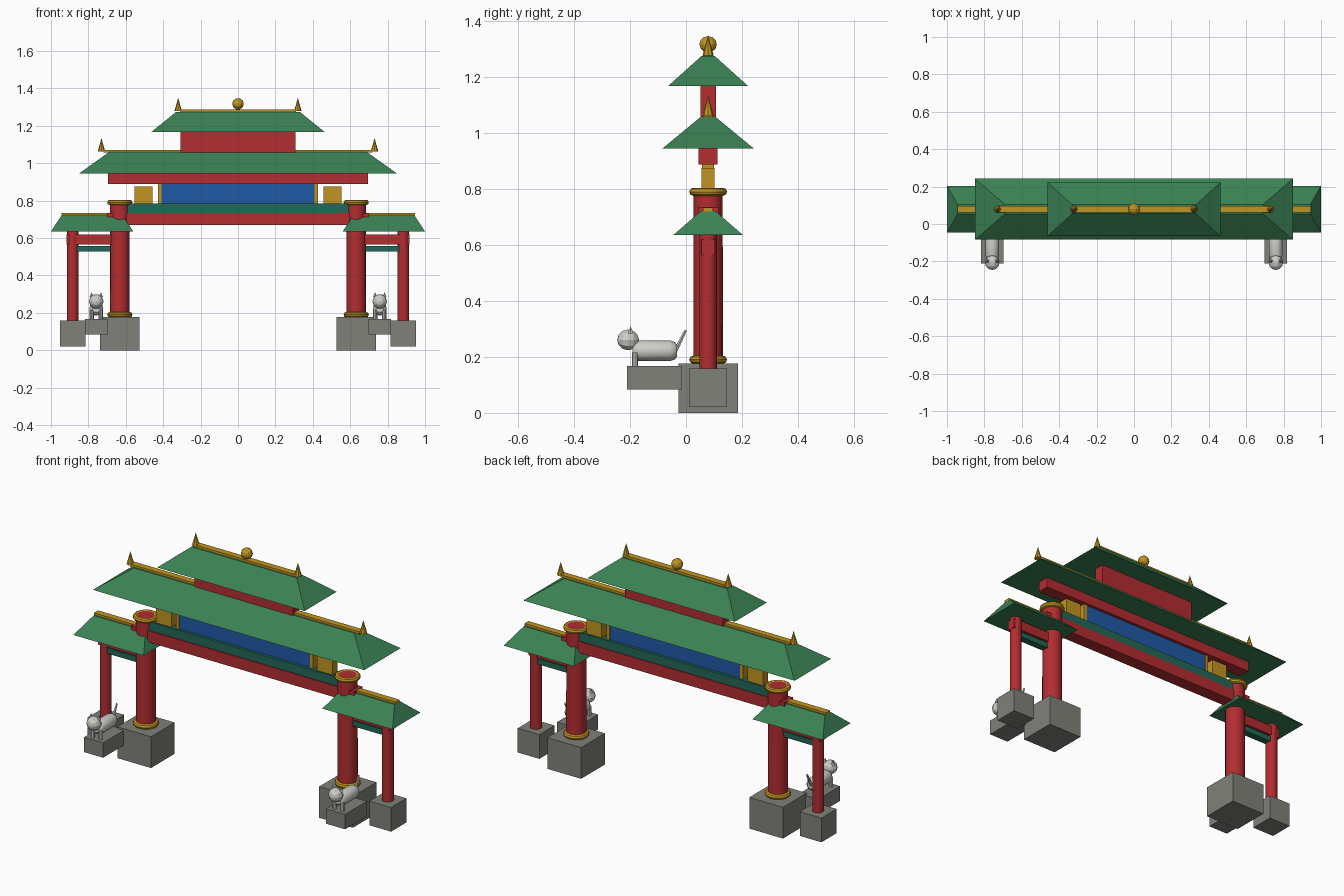
import bpy, bmesh, math
from mathutils import Matrix, Vector

if "Cube" in bpy.data.objects:
    bpy.data.objects.remove(bpy.data.objects["Cube"])

YC = 0.079  # centre plane of the gate


def mat(name, r, g, b):
    m = bpy.data.materials.new(name)
    m.diffuse_color = (r, g, b, 1)
    m.use_nodes = True
    m.node_tree.nodes["Principled BSDF"].inputs["Base Color"].default_value = m.diffuse_color
    return m


RED = mat("red_paint", 0.45, 0.026, 0.030)
GREEN = mat("green_tile", 0.043, 0.22, 0.088)
TEAL = mat("teal_paint", 0.016, 0.14, 0.095)
GOLD = mat("gold", 0.54, 0.30, 0.015)
BLUE = mat("blue_panel", 0.014, 0.10, 0.39)
STONE = mat("grey_stone", 0.22, 0.22, 0.195)
WHITE = mat("pale_stone", 0.62, 0.62, 0.58)


def finish(name, bm, material, smooth=False):
    bmesh.ops.recalc_face_normals(bm, faces=bm.faces)
    me = bpy.data.meshes.new(name)
    bm.to_mesh(me)
    bm.free()
    me.materials.append(material)
    ob = bpy.data.objects.new(name, me)
    bpy.context.collection.objects.link(ob)
    if smooth:
        bpy.ops.object.select_all(action='DESELECT')
        ob.select_set(True)
        bpy.context.view_layer.objects.active = ob
        bpy.ops.object.shade_smooth_by_angle(angle=math.radians(35))
    return ob


def box(name, x, y, z, material):
    """Box from (min, max) ranges."""
    bm = bmesh.new()
    bmesh.ops.create_cube(bm, size=1)
    for v in bm.verts:
        v.co = [(r[0] + r[1]) / 2 + c * (r[1] - r[0]) for r, c in zip((x, y, z), v.co)]
    return finish(name, bm, material)


def beam(name, x, half_y, z, material):
    return box(name, x, (YC - half_y, YC + half_y), z, material)


def roof(name, cx, half, half_top, z):
    """Hipped roof: a box whose top face is drawn in."""
    bm = bmesh.new()
    bmesh.ops.create_cube(bm, size=2)
    for v in bm.verts:
        hx, hy = half_top if v.co.z > 0 else half
        v.co = (cx + v.co.x * hx, YC + v.co.y * hy, z[1] if v.co.z > 0 else z[0])
    return finish(name, bm, GREEN)


def lathe(name, profile, origin, material, axis=(0, 0, 1), n=16, closed=False, smooth=True):
    """Spin (radius, height) points about an axis; closed makes a ring."""
    bm = bmesh.new()
    rings = []
    for r, h in profile:
        if r == 0:
            rings.append([bm.verts.new((0, 0, h))] * n)
        else:
            rings.append([bm.verts.new((r * math.cos(math.tau * i / n),
                                        r * math.sin(math.tau * i / n), h)) for i in range(n)])
    pairs = list(zip(rings, rings[1:])) + ([(rings[-1], rings[0])] if closed else [])
    for a, b in pairs:
        for i in range(n):
            j = (i + 1) % n
            quad = list(dict.fromkeys((a[i], a[j], b[j], b[i])))
            bm.faces.new(quad)
    if not closed:
        for ring in (rings[0], rings[-1]):
            if ring[0] is not ring[1]:
                bm.faces.new(ring)
    rot = Vector((0, 0, 1)).rotation_difference(Vector(axis)).to_matrix().to_4x4()
    bm.transform(Matrix.Translation(origin) @ rot)
    return finish(name, bm, material, smooth)


def collar(name, x, z):
    pts = [(0.053 + 0.0145 * math.cos(math.tau * k / 8), 0.0145 * math.sin(math.tau * k / 8))
           for k in range(8)]
    return lathe(name, pts, (x, YC, z), GOLD, closed=True)


def ball(name, centre, r, material):
    pts = [(r * math.sin(math.pi * k / 6) if 0 < k < 6 else 0, -r * math.cos(math.pi * k / 6))
           for k in range(7)]
    return lathe(name, pts, centre, material, axis=(0, 1, 0), n=10, smooth=False)


# Central span: beams, name panel and frieze
beam("main_beam", (-0.70, 0.70), 0.037, (0.67, 0.735), RED)
beam("teal_beam", (-0.62, 0.62), 0.032, (0.735, 0.785), TEAL)
beam("blue_panel", (-0.412, 0.412), 0.017, (0.785, 0.888), BLUE)
beam("upper_beam", (-0.695, 0.695), 0.034, (0.888, 0.946), RED)
beam("top_wall", (-0.308, 0.308), 0.028, (1.055, 1.168), RED)

# Main and top roofs with ridges
roof("main_roof", 0, (0.85, 0.163), (0.69, 0.025), (0.945, 1.059))
beam("main_ridge", (-0.72, 0.72), 0.018, (1.057, 1.071), GOLD)
roof("top_roof", 0, (0.462, 0.143), (0.33, 0.024), (1.168, 1.275))
beam("top_ridge", (-0.31, 0.31), 0.018, (1.273, 1.288), GOLD)
ball("ridge_ball", (0, YC, 1.317), 0.031, GOLD)

for side, s in (("left", -1), ("right", 1)):
    def span(a, b):
        return tuple(sorted((s * a, s * b)))

    # Panel frame, gold block and roof finials
    beam(f"panel_frame_{side}", span(0.410, 0.428), 0.021, (0.785, 0.888), GOLD)
    beam(f"gold_block_{side}", span(0.457, 0.553), 0.0235, (0.785, 0.875), GOLD)
    for part, x, z in (("main", 0.73, 1.062), ("top", 0.32, 1.278)):
        lathe(f"{part}_finial_{side}", [(0.02, 0), (0, 0.072)], (s * x, YC, z),
              GOLD, n=8, smooth=False)

    # Main column
    x = s * 0.632
    box(f"main_plinth_{side}", span(0.527, 0.738), (YC - 0.105, YC + 0.107), (0, 0.177), STONE)
    lathe(f"main_column_{side}", [(0.053, 0.17), (0.052, 0.801)], (x, YC, 0), RED)
    collar(f"base_collar_{side}", x, 0.190)
    collar(f"top_collar_{side}", x, 0.790)

    # Side bay
    beam(f"side_plinth_{side}", span(0.816, 0.952), 0.068, (0.021, 0.158), STONE)
    lathe(f"side_column_{side}", [(0.031, 0.15), (0.031, 0.66)], (s * 0.884, YC, 0), RED)
    beam(f"side_beam_{side}", span(0.63, 0.916), 0.024, (0.565, 0.62), RED)
    beam(f"side_teal_beam_{side}", span(0.63, 0.884), 0.02, (0.527, 0.558), TEAL)
    roof(f"side_roof_{side}", s * 0.78, (0.22, 0.125), (0.163, 0.025), (0.635, 0.722))
    beam(f"side_ridge_{side}", span(0.63, 0.945), 0.018, (0.72, 0.734), GOLD)

    # Guardian animal on its pedestal
    x = s * 0.758
    box(f"guardian_pedestal_{side}", span(0.698, 0.818), (-0.21, -0.015), (0.083, 0.167), STONE)
    lathe(f"guardian_body_{side}",
          [(0.02, -0.08), (0.031, -0.072), (0.037, -0.055),
           (0.037, 0.055), (0.031, 0.072), (0.02, 0.08)],
          (x, -0.112, 0.222), WHITE, axis=(0, 1, 0), n=12)
    ball(f"guardian_head_{side}", (x, -0.207, 0.261), 0.039, WHITE)
    lathe(f"guardian_tail_{side}", [(0.009, 0), (0.005, 0.082)], (x, -0.038, 0.222),
          WHITE, axis=(0, 0.45, 0.89), n=6)
    for e in (-1, 1):
        tag = f"{'inner' if e * s < 0 else 'outer'}_{side}"
        lathe(f"guardian_leg_{tag}", [(0.011, 0.166), (0.011, 0.215)],
              (x + e * 0.024, -0.182, 0), WHITE, n=8)
        lathe(f"guardian_ear_{tag}", [(0.011, 0), (0, 0.026)],
              (x + e * 0.025, -0.198, 0.284), WHITE, n=6, smooth=False)
